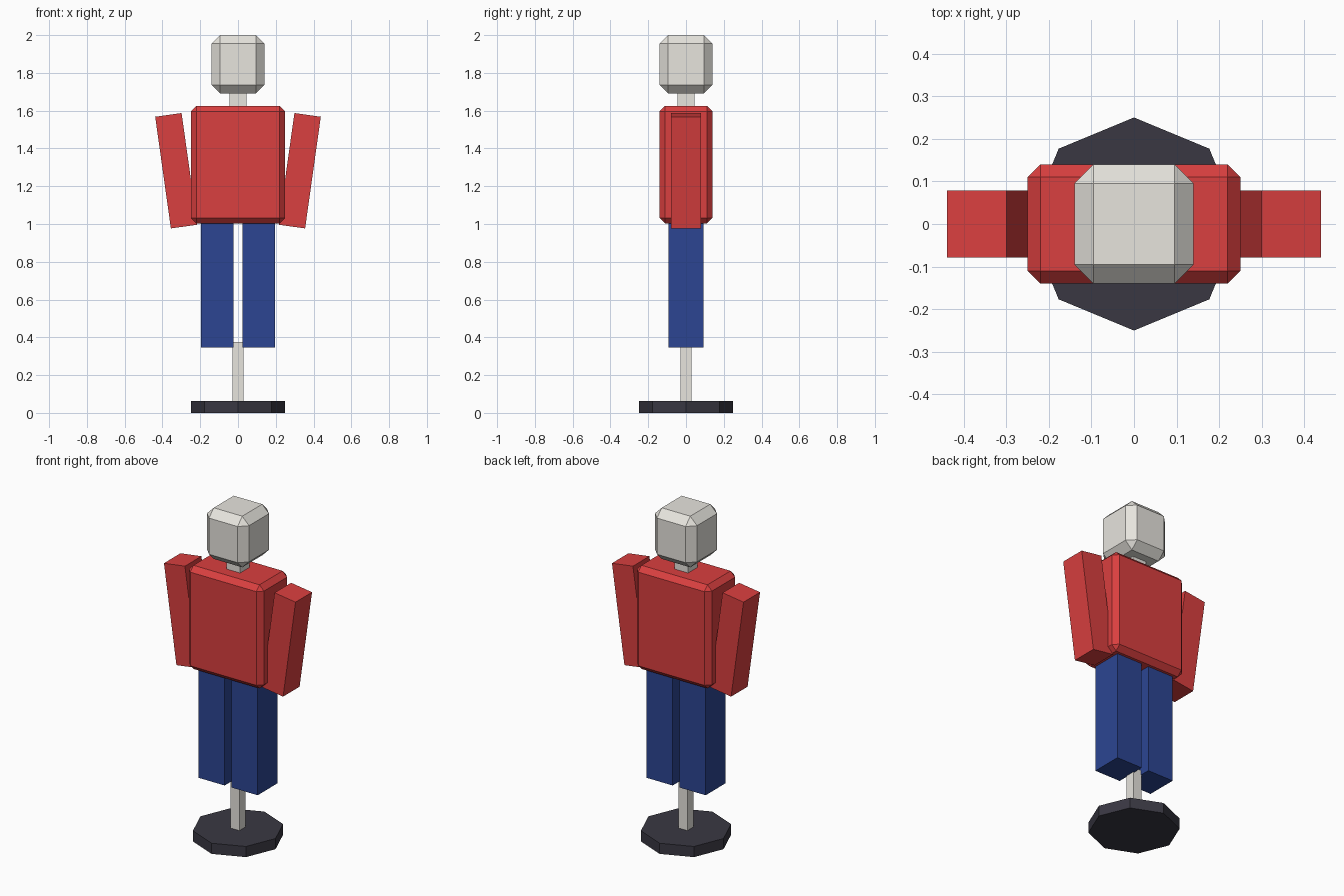
import bpy
import math

cube = bpy.data.objects.get("Cube")
if cube:
    bpy.data.objects.remove(cube, do_unlink=True)


def make_material(name, rgb):
    mat = bpy.data.materials.new(name)
    mat.use_nodes = True
    mat.diffuse_color = (*rgb, 1)
    mat.node_tree.nodes["Principled BSDF"].inputs["Base Color"].default_value = (*rgb, 1)
    return mat


light_grey = make_material("light_grey", (0.8, 0.78, 0.73))
shirt_red = make_material("shirt_red", (0.7, 0.05, 0.05))
trouser_blue = make_material("trouser_blue", (0.025, 0.06, 0.29))
dark_grey = make_material("dark_grey", (0.041, 0.039, 0.055))


def box(name, mat, centre, size, bevel=0, tilt=0):
    """Flat-shaded box, optionally chamfered and tilted about y."""
    bpy.ops.mesh.primitive_cube_add(size=1, location=centre)
    obj = bpy.context.object
    obj.name = name
    obj.scale = size
    bpy.ops.object.transform_apply(location=False, rotation=False, scale=True)
    obj.rotation_euler.y = tilt
    obj.data.materials.append(mat)
    if bevel:
        mod = obj.modifiers.new("chamfer", 'BEVEL')
        mod.width = bevel
        mod.segments = 1
    return obj


# Octagonal stand with a corner facing the front
bpy.ops.mesh.primitive_cylinder_add(vertices=8, radius=0.25, depth=0.064,
                                    location=(0, 0, 0.032))
stand = bpy.context.object
stand.name = "stand_base"
stand.data.materials.append(dark_grey)

# Support post, neck and head
box("stand_post", light_grey, (0, 0, 0.213), (0.06, 0.06, 0.326))
box("neck", light_grey, (0, 0, 1.66), (0.092, 0.092, 0.12))
box("head", light_grey, (0, 0, 1.846), (0.28, 0.28, 0.308), bevel=0.045)

# Torso
box("torso", shirt_red, (0, 0, 1.314), (0.5, 0.28, 0.624), bevel=0.03)

# Legs and outward-leaning arms
for side, sign in (("left", 1), ("right", -1)):
    box(side + "_leg", trouser_blue, (sign * 0.11, 0, 0.678), (0.173, 0.187, 0.664))
    box(side + "_arm", shirt_red, (sign * 0.327, 0, 1.282), (0.141, 0.157, 0.597),
        tilt=sign * math.radians(8))
